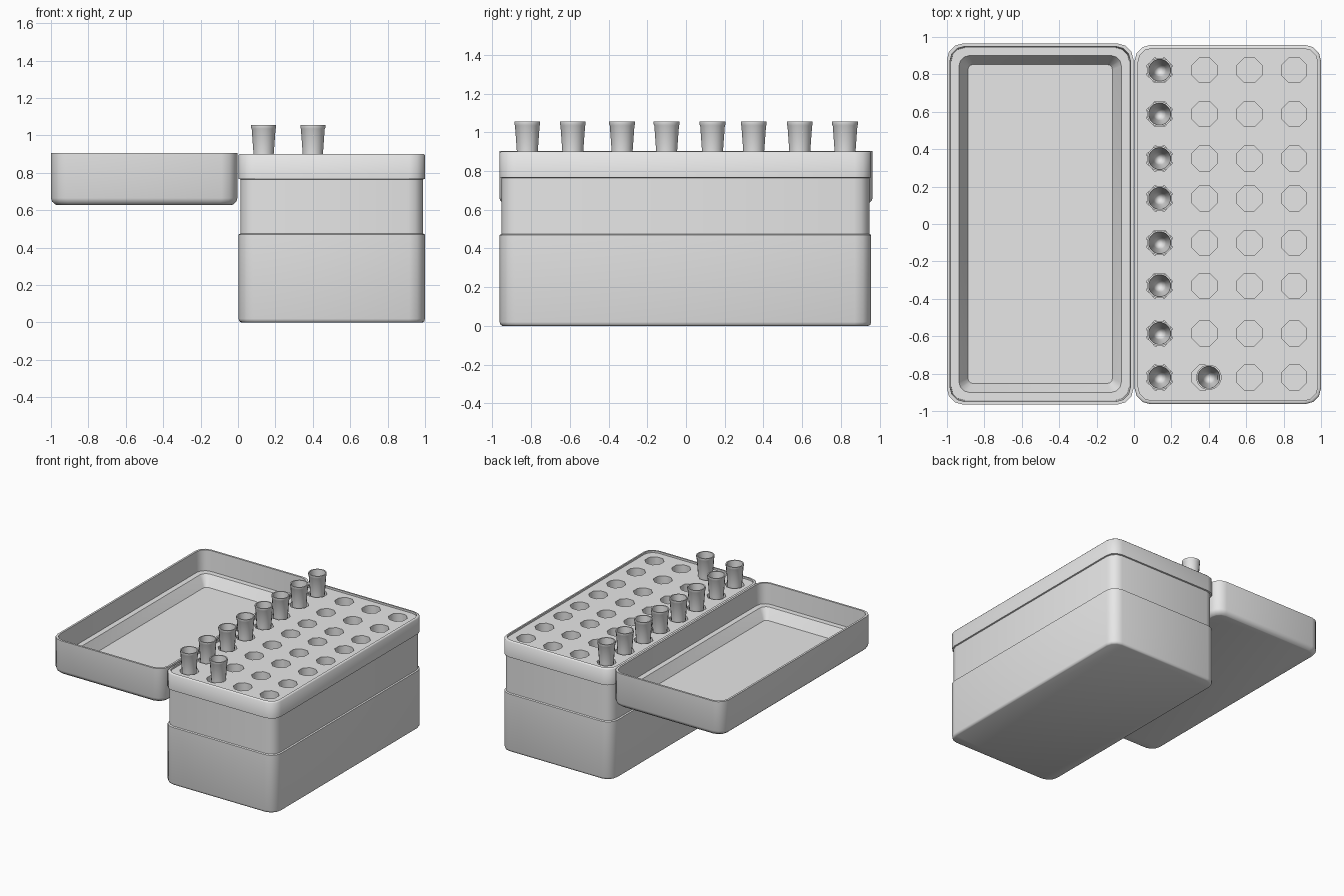
import bpy
import bmesh
from math import pi, sin, cos, radians

if "Cube" in bpy.data.objects:
    bpy.data.objects.remove(bpy.data.objects["Cube"])

grey = bpy.data.materials.new("plain grey")
grey.use_nodes = True
grey.diffuse_color = (0.8, 0.8, 0.8, 1)
grey.node_tree.nodes["Principled BSDF"].inputs["Base Color"].default_value = (0.8, 0.8, 0.8, 1)


def circle(radius, sides, cx=0, cy=0):
    return [(cx + radius * cos(2 * pi * (i + 0.5) / sides),
             cy + radius * sin(2 * pi * (i + 0.5) / sides)) for i in range(sides)]


def rounded_rect(x0, x1, y0, y1, inset, radius=0.085, steps=3):
    r = max(radius - inset * 0.5, 0.02)
    corners = [(x1, y1, -1, -1), (x0, y1, 1, -1), (x0, y0, 1, 1), (x1, y0, -1, 1)]
    points = []
    for k, (x, y, sx, sy) in enumerate(corners):
        for i in range(steps + 1):
            a = (k + i / steps) * pi / 2
            points.append((x + sx * (inset + r) + r * cos(a), y + sy * (inset + r) + r * sin(a)))
    return points


def loft(bm, sections):
    """Join stacked (outline, height) sections and cap both ends."""
    rings = [[bm.verts.new((x, y, z)) for x, y in outline] for outline, z in sections]
    for a, b in zip(rings, rings[1:]):
        n = len(a)
        for i in range(n):
            j = (i + 1) % n
            bm.faces.new((a[i], a[j], b[j], b[i]))
    bm.faces.new(rings[0][::-1])
    bm.faces.new(rings[-1])


def finish(name, bm):
    bmesh.ops.recalc_face_normals(bm, faces=bm.faces)
    mesh = bpy.data.meshes.new(name)
    bm.to_mesh(mesh)
    bm.free()
    mesh.materials.append(grey)
    obj = bpy.data.objects.new(name, mesh)
    bpy.context.collection.objects.link(obj)
    return obj


def smooth(obj, angle=35):
    bpy.ops.object.select_all(action='DESELECT')
    obj.select_set(True)
    bpy.context.view_layer.objects.active = obj
    bpy.ops.object.shade_smooth_by_angle(angle=radians(angle))


def shell(name, bounds, profile):
    bm = bmesh.new()
    loft(bm, [(rounded_rect(*bounds, inset), z) for inset, z in profile])
    return finish(name, bm)


# Rack body: base, narrower waist, upper band and sunken deck
body = shell("rack_body", (0.003, 1.0, -0.963, 0.957), [
    (0.014, 0), (0.004, 0.006), (0, 0.02), (0, 0.47), (0.01, 0.475), (0.01, 0.765),
    (0, 0.768), (0, 0.893), (0.006, 0.9), (0.018, 0.9), (0.018, 0.885)])

# Tube holes
columns = [0.137, 0.377, 0.617, 0.857]
rows = [-0.82, -0.585, -0.33, -0.1, 0.137, 0.35, 0.588, 0.822]
bm = bmesh.new()
for x in columns:
    for y in rows:
        outline = circle(0.072, 8, x, y)
        loft(bm, [(outline, 0.5), (outline, 0.95)])
cutter = finish("hole_cutter", bm)
cut = body.modifiers.new("holes", 'BOOLEAN')
cut.operation = 'DIFFERENCE'
cut.solver = 'EXACT'
cut.object = cutter
bpy.context.view_layer.objects.active = body
bpy.ops.object.modifier_apply(modifier=cut.name)
bpy.data.objects.remove(cutter)
smooth(body, 47)

# Opened lid: outer shell, rim, inner ledge and sloped floor
lid = shell("open_lid", (-1.0, -0.003, -0.965, 0.965), [
    (0.03, 0.628), (0.024, 0.63), (0.006, 0.646), (0, 0.665), (0, 0.905), (0.016, 0.905),
    (0.022, 0.74), (0.065, 0.74), (0.112, 0.655)])
smooth(lid)

# Sample tubes: flared, hollow, round-bottomed
tube_profile = [
    (0.012, 0.592), (0.026, 0.6), (0.036, 0.625), (0.04, 0.65), (0.055, 0.9),
    (0.065, 1.035), (0.068, 1.04), (0.068, 1.055), (0.059, 1.055),
    (0.048, 0.9), (0.034, 0.66), (0.028, 0.638), (0.018, 0.624), (0.008, 0.618)]
spots = [(columns[0], y) for y in rows] + [(0.4, rows[0])]
for number, (x, y) in enumerate(spots, 1):
    bm = bmesh.new()
    loft(bm, [(circle(r, 16, x, y), z) for r, z in tube_profile])
    smooth(finish(f"sample_tube_{number}", bm))
